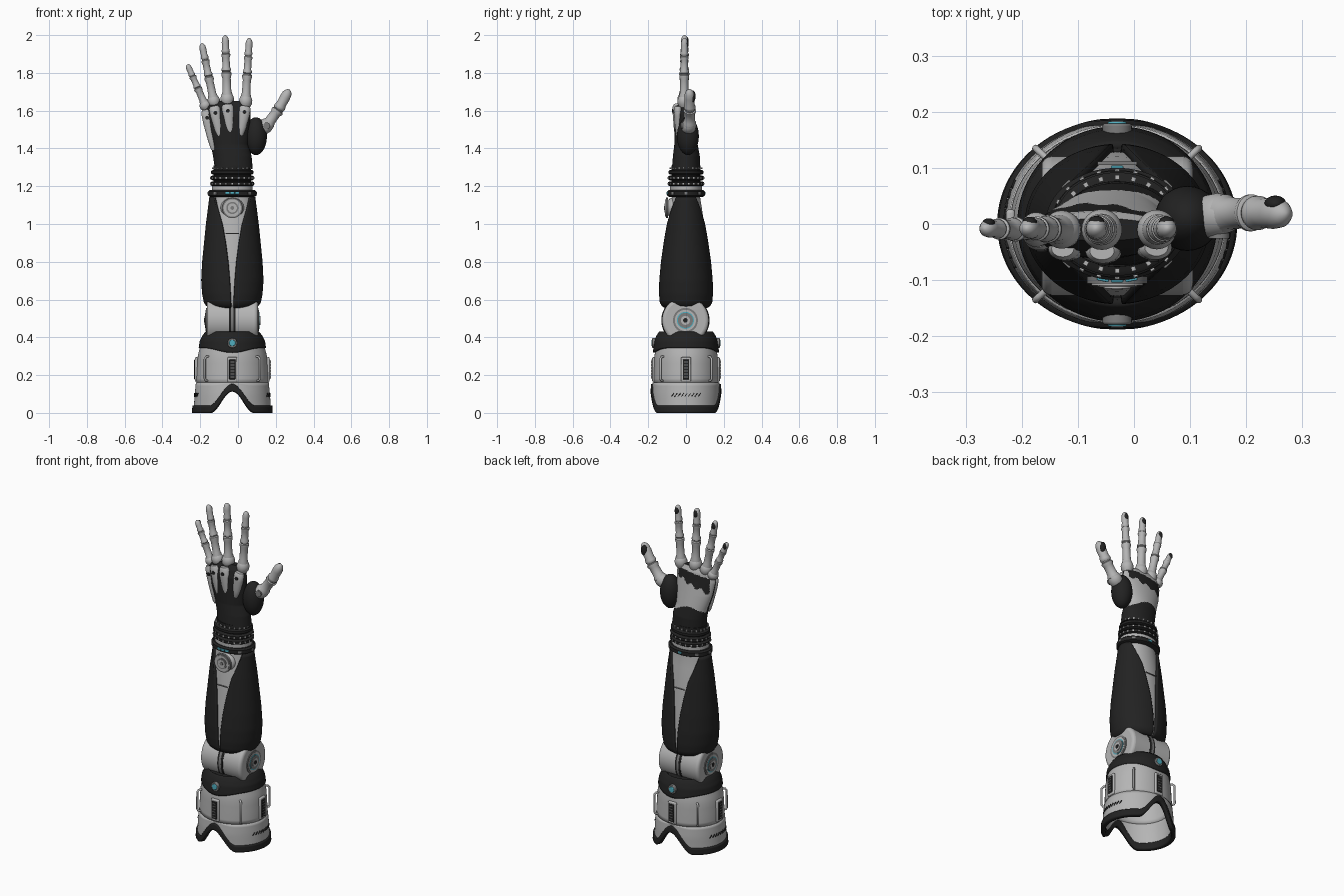
import bpy, bmesh
from math import sin, cos, pi, asin, radians
from mathutils import Vector, Matrix

if "Cube" in bpy.data.objects:
    bpy.data.objects.remove(bpy.data.objects["Cube"])

CX = -0.03  # arm axis


def material(name, rgb):
    m = bpy.data.materials.new(name)
    m.use_nodes = True
    m.diffuse_color = (*rgb, 1)
    m.node_tree.nodes["Principled BSDF"].inputs["Base Color"].default_value = (*rgb, 1)
    return m


GREY = material("light grey shell", (0.46, 0.46, 0.46))
BLACK = material("soft black", (0.016, 0.016, 0.016))
STEEL = material("mid grey metal", (0.2, 0.2, 0.2))
TEAL = material("teal glow", (0.08, 0.42, 0.52))


def finish(name, bm, mats, rule=None):
    me = bpy.data.meshes.new(name)
    bm.to_mesh(me)
    bm.free()
    for m in mats:
        me.materials.append(m)
    if rule:
        for p in me.polygons:
            p.material_index = rule(p.center)
    ob = bpy.data.objects.new(name, me)
    bpy.context.collection.objects.link(ob)
    return ob


def grid(name, f, nu, nv, mats, closed=True, caps=False, thick=0, rule=None):
    """Surface from f(u, v), optionally wrapped in u, capped or thickened."""
    bm = bmesh.new()
    cols = nu if closed else nu + 1
    rows = [[bm.verts.new(f(i / nu, j / nv)) for i in range(cols)] for j in range(nv + 1)]
    for j in range(nv):
        for i in range(nu):
            k = (i + 1) % cols
            bm.faces.new((rows[j][i], rows[j][k], rows[j + 1][k], rows[j + 1][i]))
    if caps:
        bm.faces.new(rows[0][::-1])
        bm.faces.new(rows[-1])
    ob = finish(name, bm, mats, rule)
    if thick:
        mod = ob.modifiers.new("thickness", 'SOLIDIFY')
        mod.thickness = thick
    return ob


def lerp(table, t):
    """Interpolate rows of (key, values...)."""
    for a, b in zip(table, table[1:]):
        if t <= b[0]:
            k = max(0, (t - a[0]) / (b[0] - a[0]))
            return [p + (q - p) * k for p, q in zip(a[1:], b[1:])]
    return list(table[-1][1:])


def around(a, rx, ry, z, cx=CX, cy=0):
    return Vector((cx + rx * sin(a), cy - ry * cos(a), z))


def loft(name, table, mats, nu=64, nv=None, rule=None):
    """Solid with rows (z, rx, ry, cx, cy)."""
    def f(u, v):
        z = table[0][0] + v * (table[-1][0] - table[0][0])
        if nv is None:
            z = table[round(v * (len(table) - 1))][0]
        return around(2 * pi * u, *lerp(table, z)[:2], z, *lerp(table, z)[2:])
    return grid(name, f, nu, nv or len(table) - 1, mats, caps=True, rule=rule)


def disc(name, loc, axis, r, depth, mat, bevel=0.0):
    bm = bmesh.new()
    m = Matrix.Translation(loc) @ Vector(axis).to_track_quat('Z', 'Y').to_matrix().to_4x4()
    bmesh.ops.create_cone(bm, cap_ends=True, segments=48, radius1=r, radius2=r, depth=depth, matrix=m)
    ob = finish(name, bm, [mat])
    if bevel:
        b = ob.modifiers.new("bevel", 'BEVEL')
        b.width, b.segments = bevel, 4
    return ob


def ball(name, loc, size, mat):
    bm = bmesh.new()
    bmesh.ops.create_uvsphere(bm, u_segments=28, v_segments=18, radius=1,
                              matrix=Matrix.Translation(loc) @ Matrix.Diagonal((*size, 1)))
    return finish(name, bm, [mat])


def boxes(name, places, size, mat, bevel=0.0):
    """Boxes at (location, turn about z, tilt) joined in one object."""
    bm = bmesh.new()
    for loc, turn, tilt in places:
        bmesh.ops.create_cube(bm, size=1, matrix=Matrix.Translation(loc) @ Matrix.Rotation(turn, 4, 'Z')
                              @ Matrix.Rotation(tilt, 4, 'Y') @ Matrix.Diagonal((*size, 1)))
    ob = finish(name, bm, [mat])
    if bevel:
        b = ob.modifiers.new("bevel", 'BEVEL')
        b.width, b.segments = bevel, 3
    return ob


def limb(name, a, b, profile, r, mat, flat=1.0):
    """Turned piece from a to b; profile rows are (t, radius factor)."""
    a, b = Vector(a), Vector(b)
    y = Vector((0, 1, 0))
    side = y.cross((b - a).normalized())

    def f(u, v):
        t, k = profile[round(v * (len(profile) - 1))]
        return a.lerp(b, t) + side * (r * k * cos(2 * pi * u)) + y * (r * k * flat * sin(2 * pi * u))
    return grid(name, f, 24, len(profile) - 1, [mat], caps=True)


# Upper-arm cuff with arched hem at front and back
def hem(a):
    d = abs((a + pi / 2) % pi - pi / 2)
    return 0.115 * cos(d / 0.62 * pi / 2) ** 2 if d < 0.62 else 0


def band(low, high, table, grow=0):
    def f(u, v):
        a = 2 * pi * u
        z = low(a) + (high(a) - low(a)) * v
        rx, ry = lerp(table, z)
        return around(a, rx + grow, ry + grow, z)
    return f


flare = [(0, .206, .18), (.1, .199, .181), (.16, .193, .176)]
body = [(.15, .191, .172), (.2, .191, .171), (.3, .184, .168), (.37, .165, .155)]
neck = [(.31, .185, .175), (.34, .179, .173), (.38, .173, .168), (.41, .158, .156), (.43, .142, .143)]
grid("cuff_lower_shell", band(lambda a: hem(a) + .02, lambda a: .16, flare), 96, 8, [GREY], thick=.012)
grid("cuff_hem_trim", band(hem, lambda a: hem(a) + .038, flare, .008), 96, 4, [BLACK], thick=.024)
grid("cuff_upper_shell", band(lambda a: .155, lambda a: .37, body), 96, 8, [GREY], thick=.012)
grid("cuff_collar", band(lambda a: .345 - .026 * cos(a) ** 6, lambda a: .43, neck), 96, 12, [BLACK], thick=.02)
loft("collar_floor", [(.34, .15, .14), (.425, .135, .135)], [BLACK])

# Cuff slots on four sides, handles on the diagonals
quarters = [(i * pi / 2, i * pi / 2) for i in range(4)]
boxes("slot_frames", [(around(a, .19, .171, .23), a, 0) for a, _ in quarters], (.052, .016, .13), GREY, .006)
boxes("slot_inserts", [(around(a, .197, .178, .23), a, 0) for a, _ in quarters], (.034, .01, .105), BLACK, .004)
boxes("slot_ribs", [(around(a, .202, .183, .19 + .016 * k), a, 0) for a, _ in quarters for k in range(6)],
      (.022, .003, .004), STEEL)
for i in range(4):
    a = pi / 4 + i * pi / 2
    cu = bpy.data.curves.new("cuff_handle", 'CURVE')
    cu.dimensions, cu.bevel_depth, cu.bevel_resolution = '3D', .006, 3
    s = cu.splines.new('POLY')
    path = [(.18, .17), (.2, .172), (.206, .182), (.206, .285), (.196, .297), (.172, .3)]
    s.points.add(len(path) - 1)
    for p, (r, z) in zip(s.points, path):
        p.co = (*around(a, r, r * .93, z), 1)
    cu.materials.append(GREY)
    bpy.context.collection.objects.link(bpy.data.objects.new("cuff_handle", cu))
boxes("cuff_side_marks", [(around(s * pi / 2 + k * .1, .2, .182, .095), s * pi / 2 + k * .1, .7)
                          for s in (-1, 1) for k in range(-4, 5)], (.004, .006, .022), BLACK)
for s in (-1, 1):
    disc("collar_lamp_rim", (CX, s * .169, .37), (0, s, 0), .026, .02, STEEL, .004)
    disc("collar_lamp", (CX, s * .175, .37), (0, s, 0), .017, .016, TEAL, .004)

# Elbow barrel with side dials and centre groove
disc("elbow_barrel", (CX, -.003, .49), (1, 0, 0), .124, .27, GREY, .018)
disc("elbow_groove", (CX, -.003, .49), (1, 0, 0), .126, .036, BLACK)
disc("elbow_centre_strip", (CX, -.003, .49), (1, 0, 0), .128, .014, STEEL)
for s in (-1, 1):
    for name, r, out, mat in [("dial_rim", .066, .002, STEEL), ("dial_ring", .056, .004, GREY),
                              ("dial_glow", .045, .006, TEAL), ("dial_plate", .04, .008, STEEL),
                              ("dial_cap", .024, .011, GREY), ("dial_hub", .012, .013, BLACK)]:
        disc("elbow_" + name, (CX + s * (.132 + out), -.003, .49), (1, 0, 0), r, .01, mat)

# Forearm core and two black shells parted by a tapering gap
arm = [(.555, .118, .112, .006), (.565, .138, .128, .006), (.585, .151, .139, .007), (.63, .16, .143, .009),
       (.7, .165, .142, .013), (.8, .16, .134, .022), (.9, .15, .122, .036), (1, .14, .11, .055),
       (1.07, .131, .1, .078), (1.14, .122, .089, .098)]
loft("forearm_core", [(z, rx - .016, ry - .014) for z, rx, ry, g in arm[1:]] + [(1.16, .105, .075)], [GREY])
boxes("core_seams", [((CX, s * .108, .95), 0, 0) for s in (-1, 1)], (.07, .006, .004), STEEL)


def shell(side):
    def f(u, v):
        z = .555 + .587 * v ** 1.3
        rx, ry, g = lerp(arm, z)
        a0 = asin(g / rx)
        w = u if side > 0 else 1 - u
        return around(side * (a0 + (pi - 2 * a0) * w), rx, ry, z)
    return f


for side, label in ((1, "left"), (-1, "right")):
    grid("forearm_shell_" + label, shell(side), 48, 40, [BLACK], closed=False, thick=.02)
ball("badge_mount", (CX, -.07, 1.085), (.062, .035, .055), GREY)
for name, r, y, mat in [("rim", .054, .1, STEEL), ("ring", .046, .104, GREY), ("inset", .032, .106, STEEL),
                        ("cap", .024, .109, GREY), ("hub", .01, .111, STEEL)]:
    disc("badge_" + name, (CX, -y, 1.085), (0, 1, 0), r, .012, mat)

# Wrist rings, ribs and studs
loft("wrist_ring", [(1.143, .115, .088), (1.15, .128, .1), (1.172, .128, .1), (1.18, .118, .09)], [BLACK])
loft("wrist_band", [(1.178, .108, .086), (1.2, .108, .086)], [GREY])
loft("wrist_core", [(1.19, .1, .078), (1.31, .1, .076)], [BLACK])
for z, r in ((1.213, .116), (1.244, .115), (1.274, .112)):
    loft("wrist_rib", [(z - .013, r - .01, r - .029), (z - .007, r, r - .02), (z + .007, r, r - .02),
                       (z + .013, r - .01, r - .029)], [BLACK])
boxes("rib_studs", [(around(a, r, r - .02, z), a, 0) for z, r in ((1.213, .115), (1.244, .114), (1.295, .103))
                    for a in [2 * pi * k / 22 for k in range(22)]], (.008, .008, .01), GREY)
boxes("ring_clips", [(around(k * pi / 4, .127, .099, 1.162), k * pi / 4, 0) for k in range(8) if k % 4],
      (.02, .008, .014), STEEL, .002)
boxes("ring_lamps", [(around(a, .128, .1, 1.163), a, 0) for a in (-.2, 0, .2, pi)], (.022, .008, .012), TEAL, .002)

# Palm: black, with a grey inner plate and a scalloped black pad on it
hand = [(1.29, .1, .075, -.022, 0), (1.36, .102, .071, -.03, .002), (1.42, .1, .062, -.045, 0),
        (1.5, .116, .054, -.055, -.008), (1.58, .127, .045, -.06, -.015), (1.625, .122, .035, -.06, -.013),
        (1.65, .1, .02, -.058, -.01)]


def palm_colour(c):
    rx, ry, cx, cy = lerp(hand, c.z)
    x = c.x + .06
    if c.y < cy + .1 * ry or c.z < 1.405 + .025 * cos(x * 22):
        return 0
    pad = 1.552 + .3 * x + .01 * cos(x * 105)
    return 0 if pad < c.z < 1.618 + .12 * x and abs(x) < .105 else 1


loft("palm", hand, [BLACK, GREY], 128, 72, palm_colour)
ball("thumb_mound", (.095, .01, 1.465), (.058, .058, .1), BLACK)

# Fingers: back plates, sockets, phalanges, joints and tip pads
PLATE = [(0, .25), (.06, .5), (.3, .75), (.7, 1), (.93, 1), (1, .7)]
BONE = [(0, .8), (.06, 1.05), (.14, 1.05), (.25, .86), (.75, .82), (.88, 1), (.95, 1), (1, .75)]
TIP = [(0, .8), (.08, 1.05), (.16, 1.05), (.28, .9), (.6, .95), (.8, .85), (.92, .6), (.98, .3), (1, .08)]
SOCKET = [(0, .75), (.3, 1.05), (.6, 1.1), (.85, .95), (1, .75)]


def finger(name, points, r):
    last = len(points) - 2
    for i, (a, b) in enumerate(zip(points, points[1:])):
        k = r * (1 - .12 * i)
        limb(f"{name}_segment_{i + 1}", a, b, TIP if i == last else BONE, k, GREY)
        ball(f"{name}_joint_{i + 1}", a, (k * .92,) * 3, STEEL if i else GREY)
    p = Vector(a).lerp(Vector(b), .66) + Vector((0, k * .58, 0))
    ball(name + "_pad", p, (k * .68, k * .52, k * 1.1), BLACK)


for name, base, tip, root, y, r in [
        ("index", (.04, 1.645), (.06, 1.985), (.012, 1.465), -.042, .026),
        ("middle", (-.057, 1.655), (-.068, 2.0), (-.04, 1.455), -.048, .027),
        ("ring", (-.127, 1.645), (-.192, 1.957), (-.09, 1.44), -.044, .025),
        ("little", (-.172, 1.625), (-.268, 1.845), (-.13, 1.39), -.028, .022)]:
    a, b = Vector((base[0], -.01, base[1])), Vector((tip[0], -.008, tip[1]))
    knuckle = Vector((base[0], y, base[1] - .02))
    limb(name + "_hand_plate", (root[0], y, root[1]), knuckle, PLATE, r + .004, GREY, .72)
    dot = Vector((root[0], y, root[1])).lerp(knuckle, .8)
    disc(name + "_plate_dot", dot - Vector((0, (r + .004) * .72, 0)), (0, 1, 0), .01, .006, BLACK)
    limb(name + "_socket", a.lerp(b, -.08), a.lerp(b, .1), SOCKET, r + .006, GREY)
    finger(name, [a.lerp(b, t) for t in (.04, .44, .72, 1)], r)

limb("thumb_socket", (.115, .012, 1.495), (.172, .018, 1.54), SOCKET, .036, GREY)
disc("thumb_socket_hub", (.152, -.02, 1.52), (0, 1, 0), .018, .012, STEEL)
finger("thumb", [(.155, .018, 1.525), (.213, .02, 1.605), (.272, .018, 1.712)], .033)

# Smooth shading with crisp edges
bpy.ops.object.select_all(action='DESELECT')
for ob in bpy.context.collection.objects:
    if ob.type == 'MESH':
        ob.select_set(True)
        bpy.context.view_layer.objects.active = ob
bpy.ops.object.shade_smooth_by_angle(angle=radians(38))
